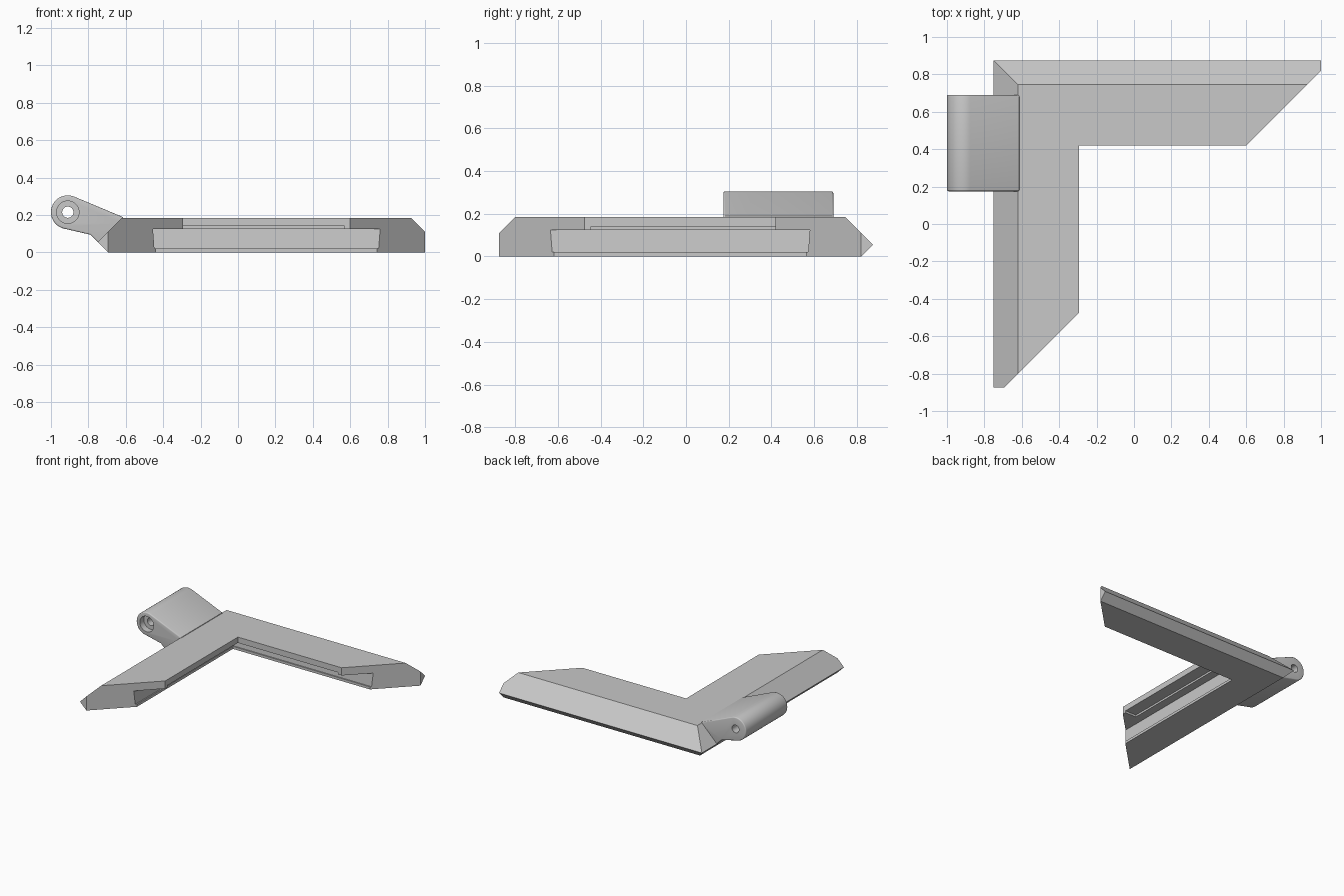
import bpy, bmesh, math
from mathutils import Vector

old = bpy.data.objects.get("Cube")
if old:
    bpy.data.objects.remove(old, do_unlink=True)

grey = bpy.data.materials.new("light_grey")
grey.use_nodes = True
COLOUR = (0.58, 0.58, 0.58, 1)
grey.diffuse_color = COLOUR
grey.node_tree.nodes["Principled BSDF"].inputs["Base Color"].default_value = COLOUR

LEFT, BACK = -0.75, 0.875      # outer corner of the bracket


def finish(name, bm):
    bmesh.ops.recalc_face_normals(bm, faces=bm.faces)
    mesh = bpy.data.meshes.new(name)
    bm.to_mesh(mesh)
    bm.free()
    mesh.materials.append(grey)
    obj = bpy.data.objects.new(name, mesh)
    bpy.context.collection.objects.link(obj)
    return obj


def prism(name, outline, offset, round_ends=0):
    """Extrude a planar outline along offset, optionally rounding its end rims."""
    bm = bmesh.new()
    face = bm.faces.new([bm.verts.new(p) for p in outline])
    result = bmesh.ops.extrude_face_region(bm, geom=[face], use_keep_orig=True)
    moved = [g for g in result["geom"] if isinstance(g, bmesh.types.BMVert)]
    bmesh.ops.translate(bm, verts=moved, vec=offset)
    bmesh.ops.recalc_face_normals(bm, faces=bm.faces)
    if round_ends:
        axis = Vector(offset).normalized()
        rims = [e for e in bm.edges
                if abs((e.verts[0].co - e.verts[1].co).dot(axis)) < 1e-5]
        bmesh.ops.bevel(bm, geom=rims, offset=round_ends, segments=3,
                        affect='EDGES', profile=0.5, clamp_overlap=True)
    return finish(name, bm)


def cut(target, cutter):
    cutter.hide_render = True
    mod = target.modifiers.new("cut", 'BOOLEAN')
    mod.operation = 'DIFFERENCE'
    mod.solver = 'EXACT'
    mod.object = cutter
    bpy.context.view_layer.objects.active = target
    bpy.ops.object.modifier_apply(modifier=mod.name)
    bpy.data.objects.remove(cutter, do_unlink=True)


def circle(x, z, r, y, n=40):
    return [(x + r * math.cos(2 * math.pi * i / n), y,
             z + r * math.sin(2 * math.pi * i / n)) for i in range(n)]


# Corner bracket: one section (distance from outer edge, height) mitred round the corner
section = [(0.055, 0), (0, 0.055), (0.055, 0.11), (0.13, 0.185), (0.455, 0.185),
           (0.455, 0.125), (0.295, 0.125), (0.303, 0.02), (0.312, 0.02), (0.312, 0)]


def arm_end(v):
    return min(1.75, 1.805 - v)


bm = bmesh.new()
rings = [[bm.verts.new((LEFT + arm_end(v), BACK - v, z)) for v, z in section],
         [bm.verts.new((LEFT + v, BACK - v, z)) for v, z in section],
         [bm.verts.new((LEFT + v, BACK - arm_end(v), z)) for v, z in section]]
count = len(section)
for a, b in zip(rings, rings[1:]):
    for i in range(count):
        j = (i + 1) % count
        bm.faces.new((a[i], a[j], b[j], b[i]))
for ring in (rings[0], rings[2]):
    bm.faces.new(ring[:3])              # blunt tip
    bm.faces.new([ring[0]] + ring[2:])  # diagonal end
bracket = finish("corner_bracket", bm)

# Shallow recess in the underside of the top lip, along both arms
near, far, reach = 0.36, 0.5, 1.32
corner_path = [(near, near), (reach, near), (reach, far), (far, far), (far, reach), (near, reach)]
recess = prism("recess_cutter", [(LEFT + u, BACK - v, 0.1) for u, v in corner_path],
               (0, 0, 0.04))
cut(bracket, recess)

# Hinge lug: rounded barrel with a tapering web running into the bracket
PX, PZ, R = -0.91, 0.215, 0.09
FRONT, DEPTH = 0.175, 0.515
lug = []
for i in range(33):
    t = math.radians(67 + (257 - 67) * i / 32)
    lug.append((PX + R * math.cos(t), FRONT, PZ + R * math.sin(t)))
lug += [(x, FRONT, z) for x, z in
        [(-0.79, 0.095), (-0.75, 0.055), (-0.7, 0.05), (-0.6, 0.15), (-0.615, 0.189)]]
hinge = prism("hinge_lug", lug, (0, DEPTH, 0), round_ends=0.008)

# Pin hole and the wider counterbore at the front
cut(hinge, prism("hole_cutter", circle(PX, PZ, 0.03, FRONT - 0.1), (0, DEPTH + 0.2, 0)))
cut(hinge, prism("counterbore_cutter", circle(PX, PZ, 0.06, FRONT - 0.1), (0, 0.15, 0)))

bpy.ops.object.select_all(action='DESELECT')
hinge.select_set(True)
bpy.context.view_layer.objects.active = hinge
bpy.ops.object.shade_smooth_by_angle(angle=math.radians(35))
